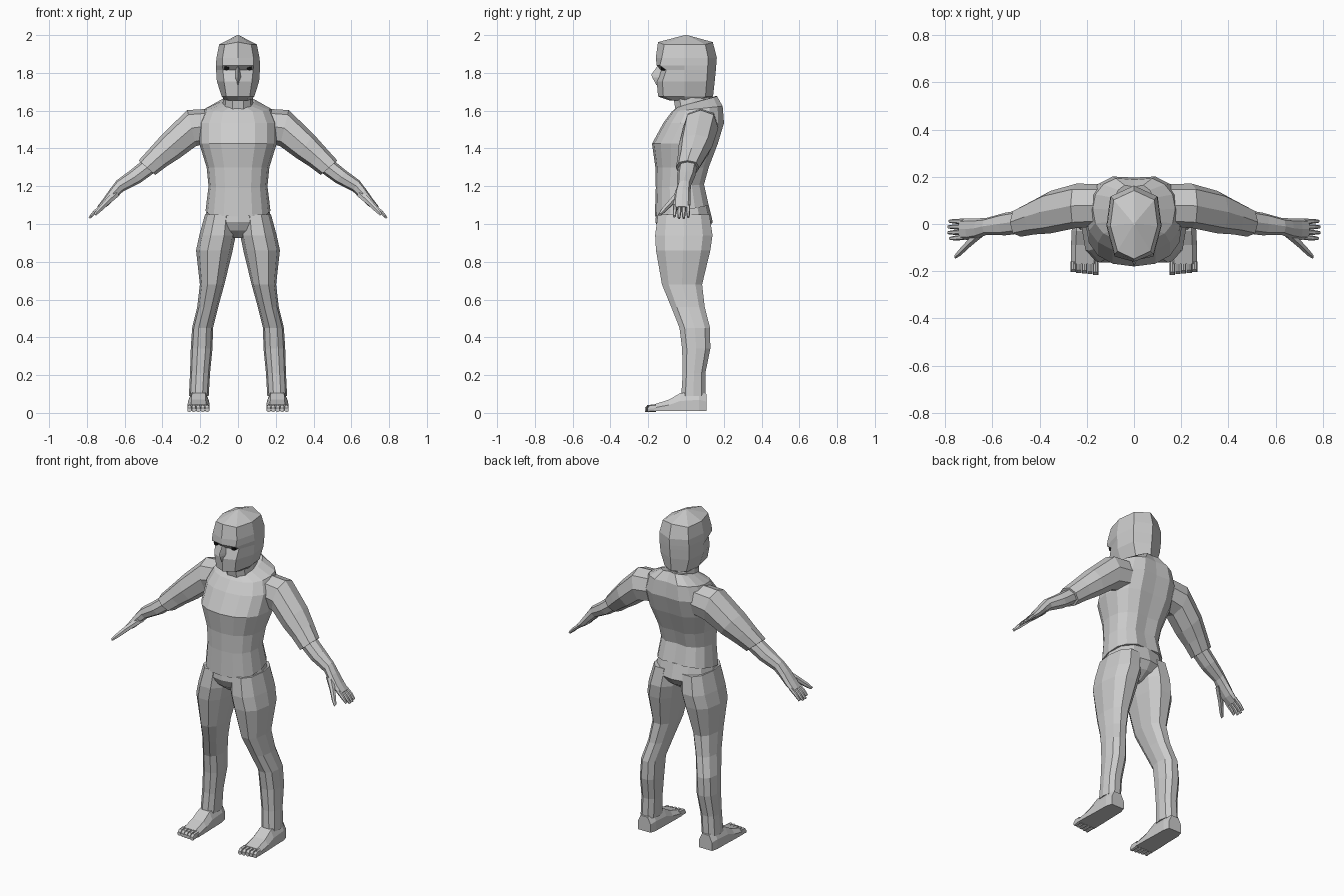
import bpy, bmesh, math
from mathutils import Vector as V


def loft(name, rings, mirror=False):
    """Skin a list of equal-length point rings and close both ends."""
    bm = bmesh.new()
    loops = [[bm.verts.new(p) for p in r] for r in rings]
    n = len(loops[0])
    for a, b in zip(loops, loops[1:]):
        for i in range(n):
            j = (i + 1) % n
            bm.faces.new((a[i], a[j], b[j], b[i]))
    bm.faces.new(loops[0])
    bm.faces.new(loops[-1])
    bmesh.ops.recalc_face_normals(bm, faces=bm.faces)
    me = bpy.data.meshes.new(name)
    bm.to_mesh(me)
    bm.free()
    ob = bpy.data.objects.new(name, me)
    bpy.context.collection.objects.link(ob)
    if mirror:
        ob.modifiers.new("mirror", "MIRROR").use_mirror_merge = False
    return ob


def ring(c, u, v, n, p=0.85):
    """Slightly squared ellipse with half axes u and v."""
    f = lambda t: math.copysign(abs(t) ** p, t) if abs(t) > 1e-6 else 0.0
    return [V(c) + V(u) * f(math.cos(2 * math.pi * i / n))
            + V(v) * f(math.sin(2 * math.pi * i / n)) for i in range(n)]


def level(x0, x1, y0, y1, z, n, tilt=0.0):
    """Horizontal ring from its extents; tilt raises the back."""
    return ring(((x0 + x1) / 2, (y0 + y1) / 2, z),
                ((x1 - x0) / 2, 0, 0), (0, (y1 - y0) / 2, tilt), n)


def limb(c, ry, rv, deg, n):
    """Ring across the arm; deg leans its upper edge outward."""
    a = math.radians(deg)
    return ring(c, (0, ry, 0), (rv * math.sin(a), 0, rv * math.cos(a)), n)


# Shirt body: half width, front y, back y, height, tilt
shirt = [(.172, -.165, .130, 1.07, .03), (.156, -.160, .104, 1.20, .01),
         (.166, -.162, .130, 1.30, .0), (.205, -.180, .180, 1.425, .0),
         (.205, -.120, .212, 1.535, .0), (.175, -.075, .203, 1.61, .015),
         (.09, -.050, .172, 1.648, .03)]
torso = loft("shirt_body", [level(-w, w, f, b, z, 16, t) for w, f, b, z, t in shirt])
for v in torso.data.vertices:          # spine groove
    if abs(v.co.x) < .001 and v.co.y > 0:
        v.co.y -= .015

# Hips
hips = [(.16, -.155, .12, 1.10), (.18, -.162, .142, 1.01),
        (.11, -.14, .11, .965), (.025, -.09, .05, .925)]
loft("hips", [level(-w, w, f, b, z, 12) for w, f, b, z in hips])

# Legs: inner x, outer x, front y, back y, height
leg = [(.01, .175, -.155, .13, 1.05), (.012, .205, -.170, .147, .94),
       (.028, .222, -.165, .135, .86), (.072, .202, -.132, .090, .68),
       (.105, .216, -.082, .103, .56), (.132, .243, -.038, .131, .45),
       (.135, .250, -.024, .132, .34), (.148, .254, -.020, .105, .21),
       (.155, .260, -.028, .105, .09)]
loft("leg", [level(*s, 10) for s in leg], True)

# Feet: y, inner x, outer x, top height
foot = [(.108, .165, .252, .10), (.07, .155, .262, .115), (-.03, .153, .264, .105),
        (-.09, .151, .267, .07), (-.17, .150, .268, .045)]
loft("foot", [[V((a, y, .01)), V((b, y, .01)), V((b, y, h * .6)), V((b - .02, y, h)),
               V((a + .02, y, h)), V((a, y, h * .6))] for y, a, b, h in foot], True)
for i in range(5):
    x = .163 + i * .0235
    tip = -.216 + .003 * i
    loft("toe", [ring((x, y, h / 2 + .005), (.0115, 0, 0), (0, 0, h / 2), 8, .7)
                 for y, h in ((-.16, .04), (tip + .012, .037), (tip, .022))], True)

# Sleeves
sleeve = [((.15, .08, 1.52), .09, .09, 0), ((.245, .077, 1.508), .094, .098, 14),
          ((.355, .050, 1.412), .09, .078, 36), ((.42, .03, 1.355), .074, .066, 43),
          ((.482, .008, 1.298), .062, .058, 49)]
loft("sleeve", [limb(*s, 8) for s in sleeve], True)

# Forearm and palm
forearm = [((.46, .012, 1.315), .05, .046, 47), ((.545, .0, 1.25), .048, .043, 45),
           ((.625, -.010, 1.202), .036, .034, 32), ((.66, -.018, 1.163), .042, .028, 40),
           ((.70, -.022, 1.115), .046, .022, 45), ((.735, -.022, 1.083), .043, .014, 45)]
loft("forearm_and_palm", [limb(*s, 8) for s in forearm], True)

# Fingers and thumb
for i, reach in enumerate((.92, 1.0, 1.0, .88)):
    y = .011 - i * .0225
    pts = [(.72, y, 1.096), (.72 + .04 * reach, y * 1.05, 1.098 - .036 * reach),
           (.72 + .067 * reach, y * 1.08, 1.098 - .066 * reach)]
    loft("finger", [limb(c, r, r, 47, 6) for c, r in zip(pts, (.0115, .0105, .007))], True)
loft("thumb", [limb((.64, -.03, 1.165), .022, .022, 40, 6),
               limb((.695, -.078, 1.115), .019, .017, 40, 6),
               limb((.735, -.118, 1.073), .016, .013, 40, 6),
               limb((.757, -.138, 1.050), .009, .008, 40, 6)], True)

# Neck
loft("neck", [level(-.085, .085, -.055, .135, 1.60, 10, .02),
              level(-.075, .075, -.075, .12, 1.70, 10, .01)])

# Head: half width, face side x, middle y, face side y, back y, height
head = [(.07, .045, -.09, -.07, .10, 1.655), (.086, .062, -.148, -.12, .143, 1.675),
        (.112, .074, -.155, -.125, .152, 1.755), (.116, .080, -.135, -.105, .158, 1.815),
        (.117, .082, -.155, -.138, .160, 1.84), (.114, .082, -.160, -.128, .163, 1.88),
        (.100, .070, -.148, -.115, .142, 1.95), (.004, .003, -.006, -.004, .006, 2.0)]
rings = []
for w, sx, f, fy, b, z in head:
    half = [(sx, fy), (w, f * .05), (w * .86, b * .72)]
    rings.append([V((0, f, z))] + [V((x, y, z)) for x, y in half] + [V((0, b, z))]
                 + [V((-x, y, z)) for x, y in reversed(half)])
for i in (0, 4):                       # raised centre ridge of the crown
    rings[-2][i].z += .013
loft("head", rings)

# Nose: half width, base y, tip y, height
nose = [(.012, -.12, -.150, 1.838), (.019, -.12, -.184, 1.79),
        (.024, -.12, -.178, 1.775), (.010, -.13, -.157, 1.735)]
loft("nose", [[V((-w, b, z)), V((0, t, z)), V((w, b, z))] for w, b, t, z in nose])

# Eyes
eye = loft("eye", [ring((.06, y, 1.825), (.012, 0, 0), (0, 0, .012), 8, .5)
                   for y in (-.10, -.133)], True)
black = bpy.data.materials.new("black")
black.diffuse_color = (.005, .005, .005, 1)
eye.data.materials.append(black)
